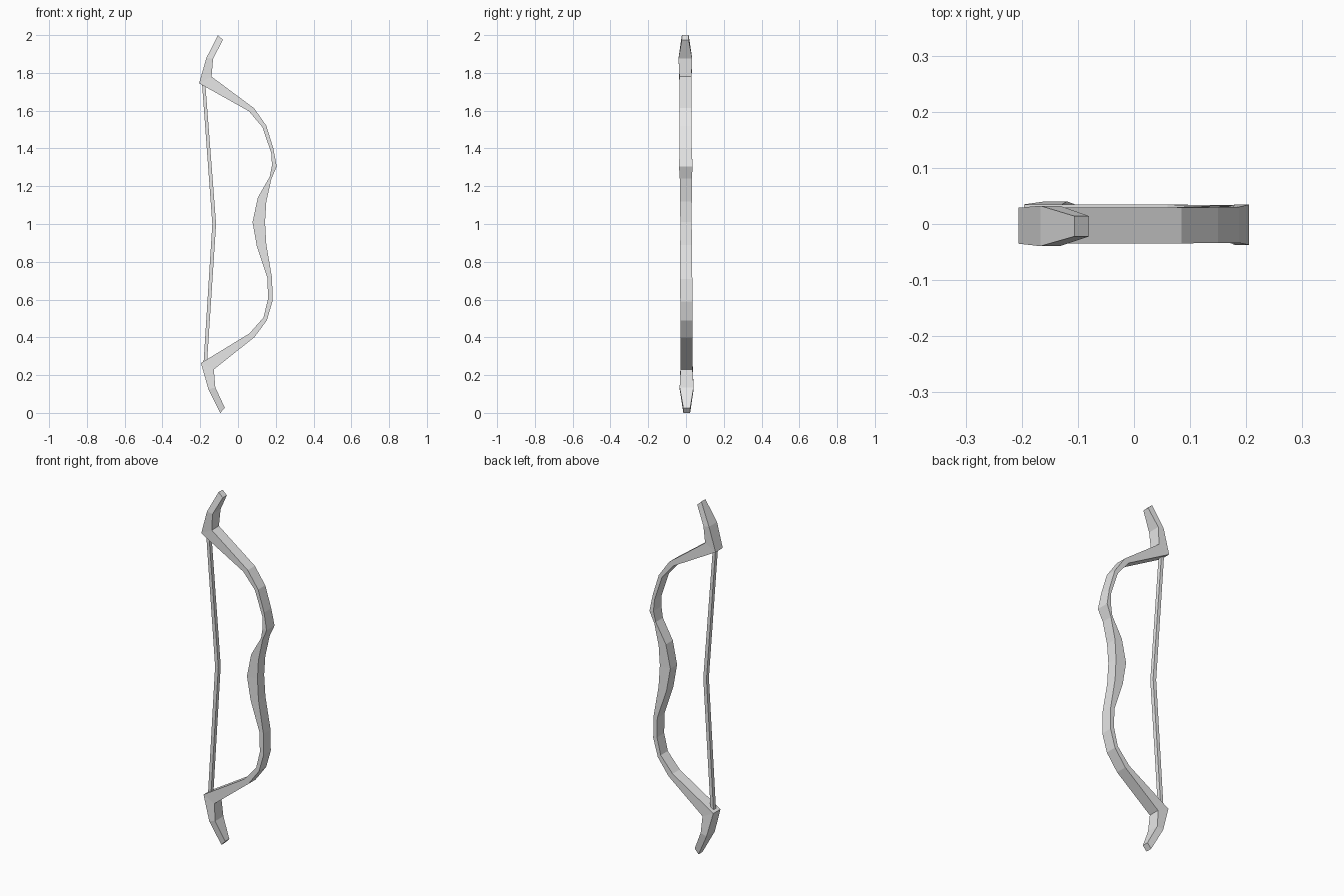
import bpy, bmesh

grey = bpy.data.materials.new("plain_grey")
grey.diffuse_color = (0.8, 0.8, 0.8, 1.0)


def sweep(name, stations):
    """Closed four-sided strip: each station is (inner x, z, outer x, z, half depth)."""
    bm = bmesh.new()
    rings = []
    for xi, zi, xo, zo, h in stations:
        lean = 0.004 * (1 - (zi + zo) / 2)      # slight lean along y
        rings.append([bm.verts.new(p) for p in (
            (xi, lean - h, zi), (xo, lean - h, zo),
            (xo, lean + h, zo), (xi, lean + h, zi))])
    for a, b in zip(rings, rings[1:]):
        for i in range(4):
            j = (i + 1) % 4
            bm.faces.new((a[i], a[j], b[j], b[i]))
    bm.faces.new(rings[0])
    bm.faces.new(rings[-1][::-1])
    bmesh.ops.recalc_face_normals(bm, faces=bm.faces[:])
    mesh = bpy.data.meshes.new(name)
    bm.to_mesh(mesh)
    bm.free()
    mesh.materials.append(grey)
    obj = bpy.data.objects.new(name, mesh)
    bpy.context.collection.objects.link(obj)
    return obj


# Bow stave, from the upper tip through the grip to the lower tip
sweep("bow_stave", [
    (-0.106, 2.000, -0.080, 1.975, 0.018),
    (-0.167, 1.880, -0.132, 1.875, 0.036),
    (-0.206, 1.745, -0.140, 1.780, 0.032),
    (0.058, 1.597, 0.085, 1.613, 0.032),
    (0.130, 1.512, 0.150, 1.520, 0.032),
    (0.176, 1.375, 0.187, 1.400, 0.032),
    (0.180, 1.310, 0.205, 1.305, 0.036),
    (0.168, 1.250, 0.177, 1.240, 0.032),
    (0.105, 1.140, 0.150, 1.120, 0.031),
    (0.077, 1.010, 0.143, 1.010, 0.030),
    (0.100, 0.880, 0.150, 0.890, 0.031),
    (0.157, 0.710, 0.181, 0.710, 0.032),
    (0.158, 0.600, 0.182, 0.590, 0.032),
    (0.135, 0.505, 0.153, 0.490, 0.032),
    (0.060, 0.420, 0.086, 0.400, 0.032),
    (-0.196, 0.264, -0.128, 0.230, 0.032),
    (-0.157, 0.125, -0.120, 0.135, 0.037),
    (-0.094, 0.000, -0.070, 0.027, 0.018),
])

# Drawn string with a shallow bend at its middle
sweep("bow_string", [
    (-0.190, 1.738, -0.172, 1.728, 0.011),
    (-0.136, 1.000, -0.116, 1.000, 0.011),
    (-0.182, 0.270, -0.163, 0.281, 0.011),
])
